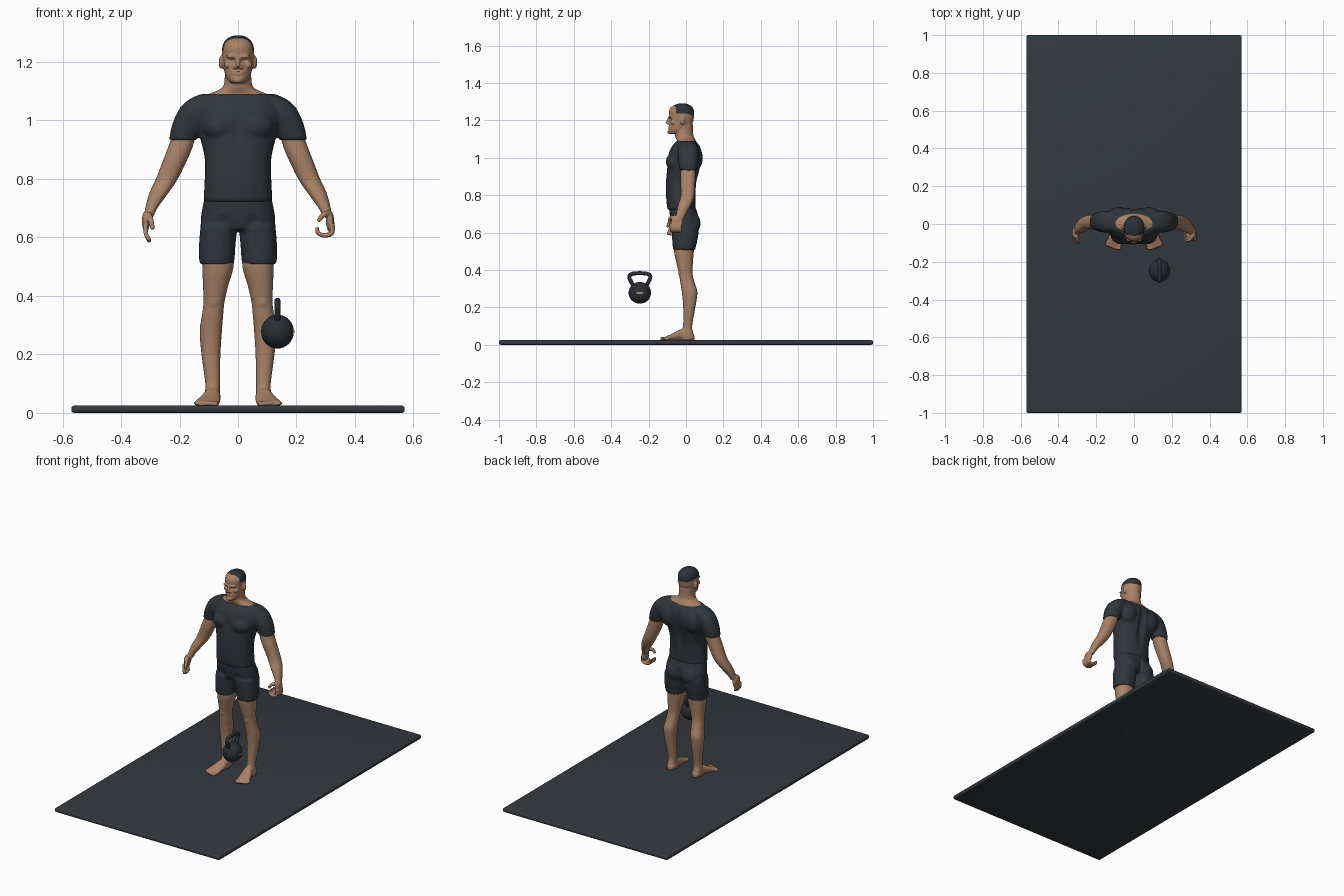
import bpy, bmesh, math
from mathutils import Vector, Matrix

if "Cube" in bpy.data.objects:
    bpy.data.objects.remove(bpy.data.objects["Cube"])


def material(name, r, g, b):
    m = bpy.data.materials.new(name)
    m.use_nodes = True
    m.diffuse_color = (r, g, b, 1)
    bsdf = m.node_tree.nodes["Principled BSDF"]
    bsdf.inputs["Base Color"].default_value = (r, g, b, 1)
    bsdf.inputs["Roughness"].default_value = 0.8
    return m


SKIN = material("skin", .40, .225, .135)
CLOTH = material("dark cloth", .030, .037, .045)
HAIR = material("dark hair", .026, .031, .038)
RUBBER = material("mat rubber", .034, .041, .050)
IRON = material("cast iron", .024, .029, .036)
TAN = material("tan plate", .36, .25, .15)


def spline(rows, steps):
    """Smoothly interpolate rows of numbers."""
    out = []
    for i in range(len(rows) - 1):
        a, b = rows[max(i - 1, 0)], rows[i]
        c, d = rows[i + 1], rows[min(i + 2, len(rows) - 1)]
        for s in range(steps):
            t = s / steps
            out.append([q + .5 * t * (r - p + t * (2*p - 5*q + 4*r - e + t * (3*(q - r) + e - p)))
                        for p, q, r, e in zip(a, b, c, d)])
    return out + [list(rows[-1])]


def skin_rings(bm, rings):
    loops = [[bm.verts.new(p) for p in ring] for ring in rings]
    n = len(loops[0])
    for a, b in zip(loops, loops[1:]):
        for i in range(n):
            bm.faces.new((a[i], a[(i + 1) % n], b[(i + 1) % n], b[i]))
    bm.faces.new(loops[0][::-1])
    bm.faces.new(loops[-1])


def loft(bm, rows, side=1, axis="Z", power=2.3):
    """Rounded sections: (height, x0, x1, b0, b1), or (height, half width, b0, b1)."""
    rows = [(r[0], -r[1]) + tuple(r[1:]) if len(r) == 4 else r for r in rows]
    rings = []
    for t, x0, x1, b0, b1 in spline(rows, 4):
        ring = []
        for k in range(32):
            c, s = math.cos(k * math.pi / 16), math.sin(k * math.pi / 16)
            a = (x0 + x1 + (x1 - x0) * math.copysign(abs(c) ** (2 / power), c)) / 2 * side
            b = (b0 + b1 + (b1 - b0) * math.copysign(abs(s) ** (2 / power), s)) / 2
            ring.append((a, b, t) if axis == "Z" else (a, t, b))
        rings.append(ring)
    skin_rings(bm, rings)


def tube(bm, points, r0, r1, side=1, sides=12):
    pts = [Vector((p[0] * side, p[1], p[2])) for p in spline(points, 5)]
    rings, prev = [], Vector((0, 0, 1))
    frame = Matrix.Identity(3)
    for i, p in enumerate(pts):
        d = (pts[min(i + 1, len(pts) - 1)] - pts[max(i - 1, 0)]).normalized()
        frame = prev.rotation_difference(d).to_matrix() @ frame
        prev = d
        r = r0 + (r1 - r0) * i / (len(pts) - 1)
        rings.append([p + frame @ Vector((r * math.cos(k * math.tau / sides),
                                          r * math.sin(k * math.tau / sides), 0)) for k in range(sides)])
    skin_rings(bm, rings)


def ball(bm, centre, radii, segs=24):
    bmesh.ops.create_uvsphere(bm, u_segments=segs, v_segments=segs // 2, radius=1,
                              matrix=Matrix.Translation(centre) @ Matrix.Diagonal((*radii, 1)))


def finish(name, bm, mat, voxel=0, smooth=0):
    """Make the object; with a voxel size, fuse its masses into one surface."""
    bmesh.ops.recalc_face_normals(bm, faces=bm.faces)
    me = bpy.data.meshes.new(name)
    bm.to_mesh(me)
    bm.free()
    ob = bpy.data.objects.new(name, me)
    bpy.context.collection.objects.link(ob)
    if voxel:
        mod = ob.modifiers.new("fuse", "REMESH")
        mod.mode, mod.voxel_size = "VOXEL", voxel
        mod = ob.modifiers.new("soften", "SMOOTH")
        mod.factor, mod.iterations = .5, smooth
        fused = bpy.data.meshes.new_from_object(ob.evaluated_get(bpy.context.evaluated_depsgraph_get()))
        ob.modifiers.clear()
        ob.data = fused
    ob.data.materials.clear()
    ob.data.materials.append(mat)
    ob.data.shade_smooth()
    return ob


def dent(ob, centre, radii, push):
    """Push the surface along y with a soft falloff."""
    for v in ob.data.vertices:
        d = sum(((a - b) / r) ** 2 for a, b, r in zip(v.co, centre, radii))
        if d < 1:
            v.co.y += push * (1 - d) ** 2


# Floor mat
bm = bmesh.new()
bmesh.ops.create_cube(bm, size=1, matrix=Matrix.Translation((0, 0, .0125)) @ Matrix.Diagonal((1.14, 2, .025, 1)))
bmesh.ops.bevel(bm, geom=bm.edges[:], offset=.009, segments=3, profile=.5, affect="EDGES")
finish("floor_mat", bm, RUBBER)

# Shirt: trunk, chest, shoulders and sleeves
bm = bmesh.new()
loft(bm, [(.722, .114, -.098, .05), (.735, .117, -.101, .052), (.8, .114, -.107, .052), (.87, .114, -.107, .057),
          (.95, .132, -.101, .077), (1, .145, -.097, .085), (1.04, .142, -.087, .082),
          (1.07, .13, -.068, .069), (1.09, .115, -.05, .052)])
for s in (-1, 1):
    loft(bm, [(.932, .142, .236, -.033, .058), (.98, .12, .227, -.04, .065), (1.02, .09, .211, -.045, .068),
              (1.05, .07, .193, -.043, .066), (1.075, .06, .162, -.035, .055), (1.091, .05, .125, -.02, .04)], s)
    ball(bm, (s * .062, -.06, .98), (.062, .048, .05))
    ball(bm, (s * .08, .045, 1), (.06, .045, .07))
shirt = finish("shirt", bm, CLOTH, .006, 5)
dent(shirt, (0, .08, .93), (.035, .08, .2), -.014)
dent(shirt, (0, -.1, .98), (.025, .05, .08), .006)

# Shorts: hips, seat and legs
bm = bmesh.new()
loft(bm, [(.625, .125, -.07, .065), (.65, .128, -.08, .072), (.69, .124, -.086, .066), (.737, .114, -.092, .05)])
for s in (-1, 1):
    loft(bm, [(.508, .016, .129, -.068, .05), (.525, .012, .133, -.071, .053), (.58, .008, .133, -.075, .065),
              (.64, .002, .128, -.078, .07)], s)
    ball(bm, (s * .055, .035, .65), (.055, .043, .055))
shorts = finish("shorts", bm, CLOTH, .006, 4)
dent(shorts, (0, .07, .65), (.02, .06, .08), -.012)
for s in (-1, 1):
    dent(shorts, (s * .05, -.08, .655), (.035, .05, .03), .006)

# Bare legs and feet
bm = bmesh.new()
for s in (-1, 1):
    loft(bm, [(.026, .064, .112, -.03, .04), (.06, .062, .114, -.03, .04), (.1, .062, .112, -.016, .033),
              (.2, .06, .125, -.015, .05), (.28, .055, .131, -.022, .061), (.33, .051, .124, -.03, .047),
              (.38, .046, .118, -.038, .035), (.44, .032, .12, -.052, .037), (.5, .015, .122, -.064, .042),
              (.57, .015, .122, -.066, .05)], s)
    loft(bm, [(.045, .072, .1, .025, .05), (.03, .062, .11, .024, .065), (-.02, .06, .115, .024, .085),
              (-.06, .06, .132, .024, .066), (-.1, .066, .148, .024, .048), (-.12, .075, .15, .024, .04)], s, "Y")
    for i in range(5):
        x, y = .079 + i * .0165, -.137 + i * i * .0018
        tube(bm, [(x - .006, -.09, .034), (x, y, .032)], .011, .0085 - i * .0005, s)
    ball(bm, (s * .083, -.025, .385), (.024, .016, .03))
finish("legs", bm, SKIN, .005, 3)

# Bare arms with an open right hand and a gripping left hand
bm = bmesh.new()
for s in (-1, 1):
    loft(bm, [(.67, .29, .322, -.06, -.015), (.7, .276, .317, -.052, 0), (.75, .24, .304, -.042, .028),
              (.8, .206, .281, -.028, .045), (.88, .167, .25, -.03, .05), (.93, .149, .231, -.028, .052),
              (.99, .135, .21, -.025, .05)], s)
    ball(bm, (s * .315, -.048, .655), (.014, .033, .036))
for i in range(4):
    y = -.032 - i * .0155
    tip = .582 + abs(i - 1.6) * .006
    tube(bm, [(.317, y, .64), (.314, y - .01, .61), (.302, y - .02, tip)], .009, .0065, -1)
    tube(bm, [(.322, y, .648), (.321, y, .616), (.297, y, .607), (.274, y, .615), (.27, y, .635)], .0095, .0065)
tube(bm, [(.308, -.06, .68), (.297, -.088, .655), (.292, -.1, .628)], .012, .007, -1)
tube(bm, [(.312, -.06, .682), (.292, -.084, .677), (.274, -.088, .655)], .012, .007)
finish("arms", bm, SKIN, .0035, 2)

# Head and neck
bm = bmesh.new()
loft(bm, [(1.05, .118, -.055, .06), (1.085, .109, -.048, .055), (1.1, .075, -.052, .048), (1.115, .052, -.058, .041),
          (1.14, .046, -.06, .037), (1.18, .045, -.06, .037)], power=2)
loft(bm, [(1.128, .022, -.09, -.03), (1.14, .035, -.095, 0), (1.16, .045, -.091, .02), (1.19, .051, -.089, .037),
          (1.22, .054, -.09, .043), (1.25, .054, -.091, .043), (1.272, .045, -.078, .033),
          (1.286, .027, -.052, .012), (1.291, .01, -.035, -.01)], power=2.1)
tube(bm, [(0, -.088, 1.216), (0, -.096, 1.198), (0, -.103, 1.183)], .007, .008)
tube(bm, [(-.018, -.082, 1.162), (0, -.09, 1.163), (.018, -.082, 1.162)], .0075, .0075)
ball(bm, (0, -.088, 1.138), (.016, .011, .011))
for s in (-1, 1):
    ball(bm, (s * .01, -.093, 1.182), (.007, .008, .006))
    ball(bm, (s * .021, -.083, 1.219), (.02, .012, .007))
    ball(bm, (s * .034, -.068, 1.19), (.014, .015, .013))
    ball(bm, (s * .057, -.018, 1.199), (.009, .014, .023))
head = finish("head", bm, SKIN, .0035, 3)
for s in (-1, 1):
    dent(head, (s * .021, -.09, 1.205), (.017, .03, .011), .009)
    dent(head, (s * .06, -.023, 1.2), (.02, .009, .014), .003)
dent(head, (0, -.097, 1.163), (.018, .02, .004), .006)

# Cropped hair on the crown, receding at the forehead
head.data.materials.append(HAIR)
for f in head.data.polygons:
    x, y, z = f.center
    if z > 1.236 - .25 * max(y, 0) and y > -.066 + .25 * abs(x):
        f.material_index = 1

# Kettlebell: body, handle and side plate
KX, KY, KZ = .135, -.247, .278
bm = bmesh.new()
ball(bm, (KX, KY, KZ), (.056, .06, .058), 32)
finish("kettlebell_body", bm, IRON)
bm = bmesh.new()
half = [(.036, .04), (.047, .06), (.056, .08), (.052, .095), (.034, .103)]
loop = [(KX, KY - y, KZ + z) for y, z in half] + [(KX, KY, KZ + .105)]
loop += [(KX, KY + y, KZ + z) for y, z in half[::-1]]
tube(bm, loop, .0105, .0105)
finish("kettlebell_handle", bm, IRON)
bm = bmesh.new()
bmesh.ops.create_cube(bm, size=1, matrix=Matrix.Translation((KX + .054, KY, KZ)) @ Matrix.Diagonal((.008, .036, .01, 1)))
plate = finish("kettlebell_plate", bm, TAN)
plate.data.shade_flat()
